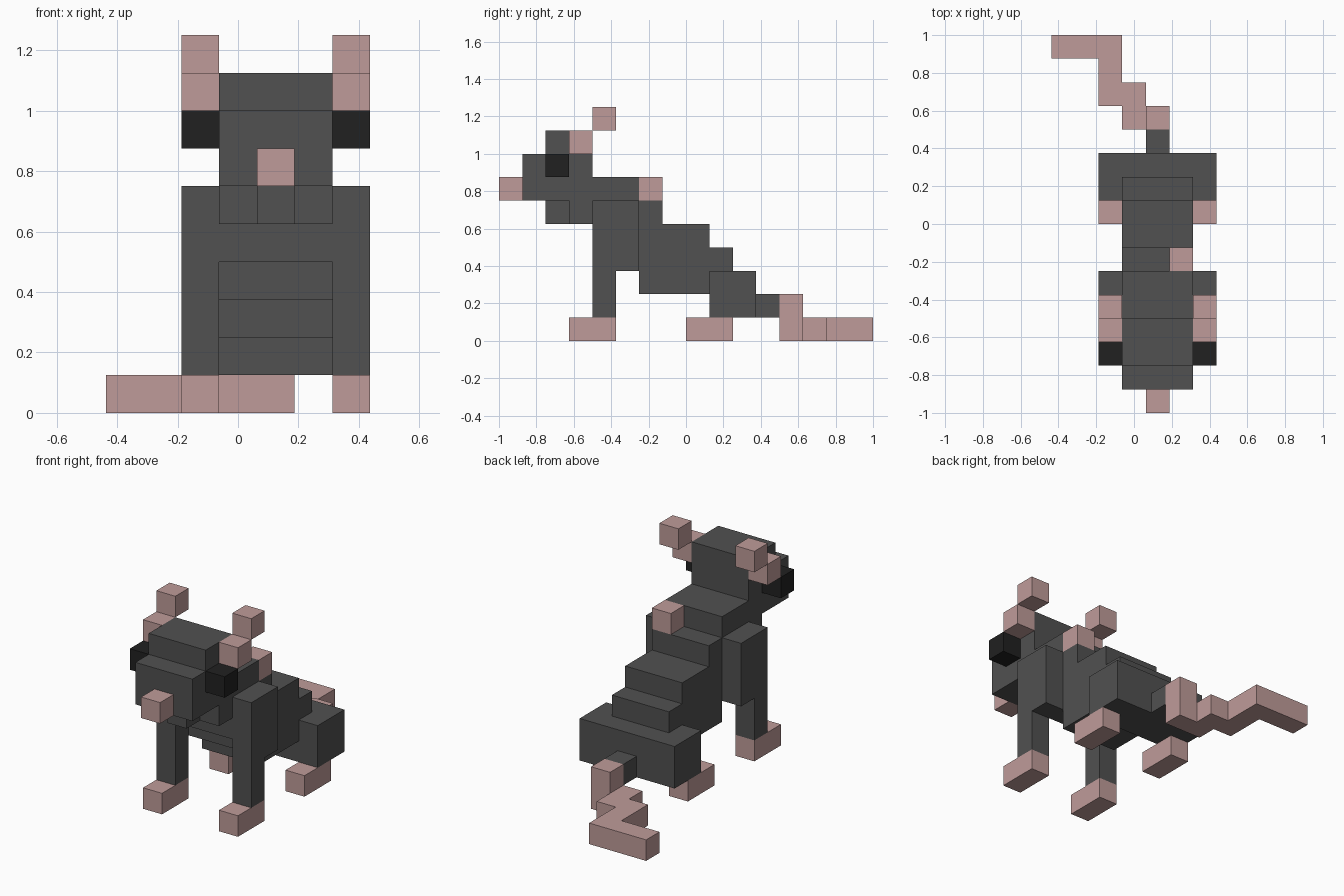
import bpy
import bmesh
from mathutils import Vector

cube = bpy.data.objects.get("Cube")
if cube:
    bpy.data.objects.remove(cube, do_unlink=True)

U = 0.125                                # one block
ORIGIN = Vector((-0.0625, -1.0, 0.0))    # block (0, 0, 0): torso right side, nose tip, ground


def material(name, rgb):
    m = bpy.data.materials.new(name)
    m.use_nodes = True
    m.diffuse_color = (*rgb, 1)
    m.node_tree.nodes["Principled BSDF"].inputs["Base Color"].default_value = (*rgb, 1)
    return m


FUR = material("dark grey fur", (0.082, 0.082, 0.082))
SKIN = material("dusty pink skin", (0.52, 0.33, 0.32))
EYE = material("black eye", (0.015, 0.015, 0.015))


def extrude(name, points, axis, lo, hi, mat):
    """Extrude an outline in block units: side outline (y, z) along x, plan (x, y) along z."""
    bm = bmesh.new()
    if axis == "x":
        coords, step = [(lo, a, b) for a, b in points], Vector((hi - lo, 0, 0))
    else:
        coords, step = [(a, b, lo) for a, b in points], Vector((0, 0, hi - lo))
    face = bm.faces.new([bm.verts.new(Vector(c) * U + ORIGIN) for c in coords])
    out = bmesh.ops.extrude_face_region(bm, geom=[face])
    new = [g for g in out["geom"] if isinstance(g, bmesh.types.BMVert)]
    bmesh.ops.translate(bm, verts=new, vec=step * U)
    bmesh.ops.recalc_face_normals(bm, faces=bm.faces)
    mesh = bpy.data.meshes.new(name)
    bm.to_mesh(mesh)
    bm.free()
    mesh.materials.append(mat)
    ob = bpy.data.objects.new(name, mesh)
    bpy.context.scene.collection.objects.link(ob)
    return ob


def rect(y0, y1, z0, z1):
    return [(y0, z0), (y1, z0), (y1, z1), (y0, z1)]


# Head, jaw and nose
extrude("head", [(1, 6), (4, 6), (4, 9), (2, 9), (2, 8), (1, 8)], "x", 0, 3, FUR)
extrude("jaw", rect(2, 3, 5, 6), "x", 1, 2, FUR)
extrude("nose", rect(0, 1, 6, 7), "x", 1, 2, SKIN)

# Stepped torso with neck, chest and sloping back
extrude("torso", [(3, 5), (3, 6), (4, 6), (4, 7), (6, 7), (6, 6), (7, 6), (7, 5),
                  (9, 5), (9, 4), (10, 4), (10, 3), (9, 3), (9, 2), (6, 2),
                  (6, 3), (5, 3), (5, 4), (4, 4), (4, 5)], "x", 0, 3, FUR)
extrude("back_patch", rect(6, 7, 6, 7), "x", 2, 3, SKIN)
extrude("haunches", rect(9, 11, 1, 3), "x", -1, 4, FUR)

# Paired parts: eyes, ears, legs and feet
for side, x in (("right", -1), ("left", 3)):
    for part, outline, mat in (
        ("eye", rect(2, 3, 7, 8), EYE),
        ("ear_base", rect(3, 4, 8, 9), SKIN),
        ("ear_tip", rect(4, 5, 9, 10), SKIN),
        ("front_leg", [(4, 1), (5, 1), (5, 3), (6, 3), (6, 6), (4, 6)], FUR),
        ("front_foot", rect(3, 5, 0, 1), SKIN),
        ("back_foot", rect(8, 10, 0, 1), SKIN),
    ):
        extrude(f"{side}_{part}", outline, "x", x, x + 1, mat)

# Tail: furry root, raised joint, then a zigzag lying on the ground
extrude("tail_root", rect(11, 12, 1, 2), "x", 1, 2, FUR)
extrude("tail_joint", rect(12, 13, 1, 2), "x", 1, 2, SKIN)
extrude("tail", [(0, 12), (2, 12), (2, 13), (1, 13), (1, 14), (0, 14), (0, 16),
                 (-3, 16), (-3, 15), (-1, 15), (-1, 13), (0, 13)], "z", 0, 1, SKIN)
